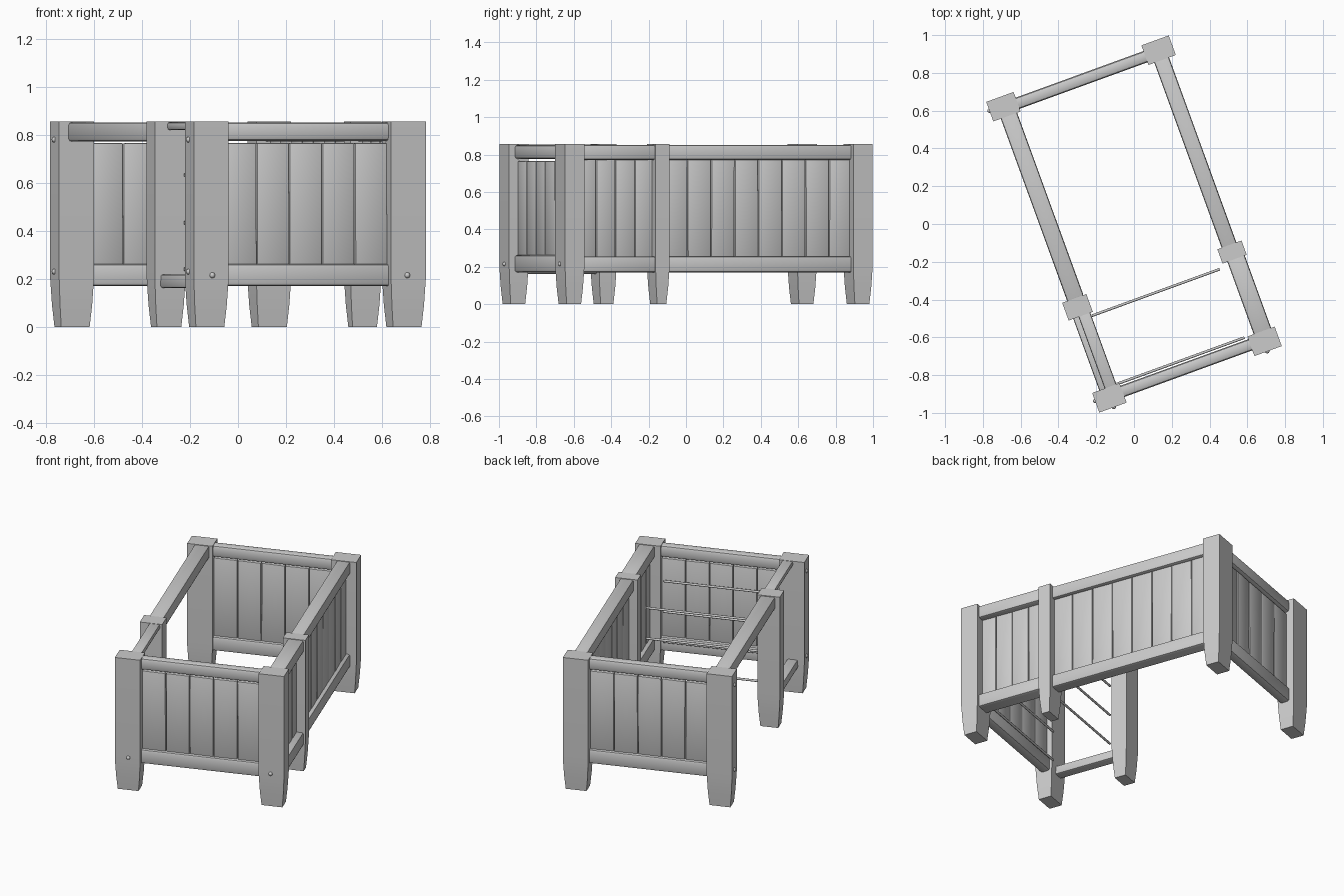
import bpy, bmesh, math, random
from mathutils import Matrix, Vector

old = bpy.data.objects.get("Cube")
if old:
    bpy.data.objects.remove(old, do_unlink=True)

random.seed(4)
TURN = Matrix.Rotation(math.radians(20), 4, 'Z')   # whole frame stands turned
HEIGHT = 0.855
parts = []

wood = bpy.data.materials.new("light grey")
wood.use_nodes = True
wood.diffuse_color = (0.6, 0.6, 0.6, 1)
wood.node_tree.nodes["Principled BSDF"].inputs["Base Color"].default_value = (0.6, 0.6, 0.6, 1)


def finish(name, bm):
    bmesh.ops.recalc_face_normals(bm, faces=bm.faces)
    bm.transform(TURN)
    mesh = bpy.data.meshes.new(name)
    bm.to_mesh(mesh)
    bm.free()
    mesh.materials.append(wood)
    ob = bpy.data.objects.new(name, mesh)
    bpy.context.collection.objects.link(ob)
    parts.append(ob)


def soften(bm, width, segments=2):
    edges = [e for e in bm.edges if e.calc_face_angle(0) > 0.6]
    bmesh.ops.bevel(bm, geom=edges, offset=width, segments=segments,
                    profile=0.5, affect='EDGES')


def beam(name, u, v, z, bevel=0.012, tilt=None):
    """Softened box given by its ranges; tilt turns it about its middle."""
    bm = bmesh.new()
    bmesh.ops.create_cube(bm, size=1)
    size = [b - a for a, b in (u, v, z)]
    bm.transform(Matrix.Diagonal((*size, 1)))
    soften(bm, bevel)
    if tilt:
        bm.transform(tilt)
    bm.transform(Matrix.Translation([(a + b) / 2 for a, b in (u, v, z)]))
    finish(name, bm)


def post(name, u, v, w, d):
    """Upright whose foot narrows gently towards the ground."""
    bm = bmesh.new()
    rings = []
    for z, inset in ((0, 0.014), (0.09, 0.006), (0.2, 0), (HEIGHT, 0)):
        rings.append([bm.verts.new((u + sx * (w / 2 - inset), v + sy * (d / 2 - inset), z))
                      for sx, sy in ((-1, -1), (1, -1), (1, 1), (-1, 1))])
    for low, high in zip(rings, rings[1:]):
        for i in range(4):
            j = (i + 1) % 4
            bm.faces.new((low[i], low[j], high[j], high[i]))
    bm.faces.new(rings[0][::-1])
    bm.faces.new(rings[-1])
    soften(bm, 0.012)
    finish(name, bm)


def planks(name, axis, start, end, centre, count, top):
    """Row of slightly uneven boards along u (axis 0) or v (axis 1)."""
    step = (end - start) / count
    for i in range(count):
        a = start + i * step
        along = (a + 0.002, a + step - 0.002)
        across = (centre - 0.015, centre + 0.015)
        u, v = (along, across) if axis == 0 else (across, along)
        tilt = (Matrix.Rotation(random.uniform(-0.03, 0.03), 4, 'Z')
                @ Matrix.Rotation(random.uniform(-0.004, 0.004), 4, 'YX'[axis]))
        beam(f"{name}_{i + 1}", u, v, (0.245, top), 0.004, tilt)


def rod(name, v, z):
    bm = bmesh.new()
    bmesh.ops.create_cone(bm, cap_ends=True, segments=10, radius1=0.007,
                          radius2=0.007, depth=0.72)
    bm.transform(Matrix.Translation((-0.016, v, z)) @ Matrix.Rotation(math.pi / 2, 4, 'Y'))
    finish(name, bm)


def peg(name, u, v, z):
    bm = bmesh.new()
    bmesh.ops.create_uvsphere(bm, u_segments=12, v_segments=8, radius=0.012)
    bm.transform(Matrix.Translation((u, v, z)))
    finish(name, bm)


# Corner posts
for side, u in (("right", -0.437), ("left", 0.437)):
    for end, v in (("front", -0.82), ("back", 0.82)):
        post(f"{end}_{side}_post", u, v, 0.154, 0.11)
# Middle posts
post("middle_right_post", -0.432, -0.312, 0.136, 0.10)
post("middle_left_post", 0.437, -0.317, 0.136, 0.08)

# End panels: rails and boards
for end, s in (("front", -1), ("back", 1)):
    v = tuple(sorted((s * 0.78, s * 0.843)))
    beam(f"{end}_top_rail", (-0.38, 0.38), v, (0.775, 0.852), 0.018)
    beam(f"{end}_bottom_rail", (-0.38, 0.38), v, (0.17, 0.262), 0.014)
    planks(f"{end}_plank", 0, -0.362, 0.362, s * 0.812, 5, 0.765)

# Closed side: long and short panels
for name, u, v, count in (("long", (0.393, 0.476), (-0.29, 0.785), 8),
                          ("short", (0.396, 0.494), (-0.785, -0.345), 4)):
    beam(f"{name}_side_top_rail", u, v, (0.772, 0.852))
    beam(f"{name}_side_bottom_rail", u, v, (0.17, 0.255))
    planks(f"{name}_side_plank", 1, v[0], v[1], 0.437, count, 0.785)

# Open side: long top rail, then short top and bottom rails
beam("open_side_top_rail", (-0.472, -0.38), (-0.27, 0.785), (0.772, 0.852))
beam("short_open_top_rail", (-0.444, -0.378), (-0.785, -0.35), (0.82, 0.853), 0.01)
beam("short_open_bottom_rail", (-0.474, -0.408), (-0.785, -0.35), (0.162, 0.218), 0.01)

# Shelf rods
for i, z in enumerate((0.24, 0.434, 0.632)):
    rod(f"front_shelf_rod_{i + 1}", -0.765, z)
    rod(f"inner_shelf_rod_{i + 1}", -0.38, z)

# Pegs
for u in (-0.432, 0.432):
    peg("front_peg", u, -0.874, 0.215)
for v in (-0.81, 0.825):
    for z in (0.23, 0.78):
        peg("side_peg", -0.513, v, z)

# Smooth rounded edges, keep corners crisp
bpy.ops.object.select_all(action='DESELECT')
for ob in parts:
    ob.select_set(True)
bpy.context.view_layer.objects.active = parts[0]
bpy.ops.object.shade_smooth_by_angle(angle=math.radians(40))
